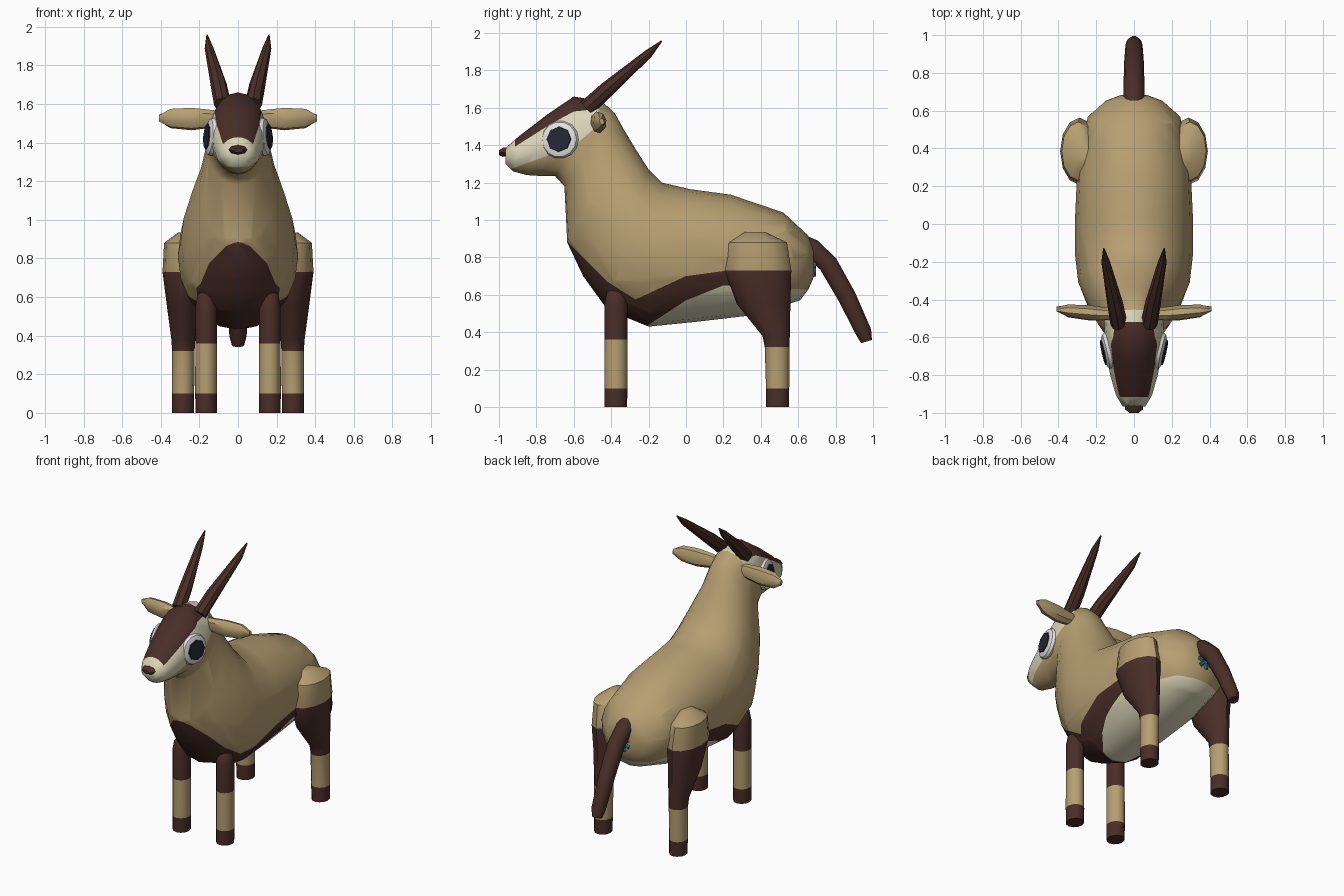
import bpy, bmesh, math
from mathutils import Vector

if "Cube" in bpy.data.objects:
    bpy.data.objects.remove(bpy.data.objects["Cube"])


def material(name, rgb):
    m = bpy.data.materials.new(name)
    m.diffuse_color = (*rgb, 1)
    m.use_nodes = True
    m.node_tree.nodes["Principled BSDF"].inputs["Base Color"].default_value = m.diffuse_color
    return m


TAN = material("tan coat", (0.47, 0.345, 0.168))
DARK = material("dark brown", (0.068, 0.027, 0.021))
CREAM = material("cream", (0.72, 0.67, 0.49))
WHITE = material("eye white", (0.76, 0.75, 0.73))
PUPIL = material("eye dark", (0.02, 0.02, 0.035))
TEAL = material("teal", (0.03, 0.19, 0.23))


def finish(name, bm, mats, angle=40):
    bmesh.ops.recalc_face_normals(bm, faces=bm.faces)
    me = bpy.data.meshes.new(name)
    bm.to_mesh(me)
    bm.free()
    for m in mats:
        me.materials.append(m)
    ob = bpy.data.objects.new(name, me)
    bpy.context.collection.objects.link(ob)
    bpy.ops.object.select_all(action='DESELECT')
    ob.select_set(True)
    bpy.context.view_layer.objects.active = ob
    bpy.ops.object.shade_smooth_by_angle(angle=math.radians(angle))
    return ob


def loft(rings, sides, bands=None):
    """Skin rings given as (centre, half axis u, half axis v)."""
    bm = bmesh.new()
    loops = []
    for c, u, v in rings:
        c, u, v = Vector(c), Vector(u), Vector(v)
        loops.append([bm.verts.new(c + u * math.cos(a) + v * math.sin(a))
                      for a in (2 * math.pi * i / sides for i in range(sides))])
    for k, (a, b) in enumerate(zip(loops, loops[1:])):
        for i in range(sides):
            j = (i + 1) % sides
            f = bm.faces.new((a[i], a[j], b[j], b[i]))
            f.material_index = bands[k] if bands else 0
    for loop, k in ((loops[0], 0), (loops[-1], -1)):
        f = bm.faces.new(loop)
        f.material_index = bands[k] if bands else 0
    return bm


def tube(points, sides):
    """Rings across a path of (x, y, z, radius)."""
    pts = [Vector(p[:3]) for p in points]
    rings = []
    for i, p in enumerate(pts):
        d = (pts[min(i + 1, len(pts) - 1)] - pts[max(i - 1, 0)]).normalized()
        u = (Vector((1, 0, 0)) - d * d.x).normalized()
        rings.append((p, u * points[i][3], d.cross(u) * points[i][3]))
    return loft(rings, sides)


def height(line, y):
    """Height of a (y, z) polyline at y."""
    for (y0, z0), (y1, z1) in zip(line, line[1:]):
        if y <= y1:
            break
    return z0 + (z1 - z0) * (y - y0) / (y1 - y0)


def cut(bm, line, inside):
    """Cut faces along each segment of a side-view polyline."""
    for (y0, z0), (y1, z1) in zip(line, line[1:]):
        faces = [f for f in bm.faces if inside(f.calc_center_median())]
        geom = set(faces)
        for f in faces:
            geom.update(f.edges)
            geom.update(f.verts)
        bmesh.ops.bisect_plane(bm, geom=list(geom), dist=1e-4, plane_co=(0, y0, z0),
                               plane_no=(0, z0 - z1, y1 - y0))


# body, neck and head: one skin, from (top y, z, bottom y, z, half width)
sections = [
    (0.68, 0.86, 0.685, 0.70, 0.07), (0.65, 0.92, 0.655, 0.63, 0.15),
    (0.52, 1.04, 0.61, 0.57, 0.245), (0.24, 1.135, 0.35, 0.49, 0.30),
    (0.02, 1.165, 0.05, 0.455, 0.312), (-0.13, 1.20, -0.20, 0.43, 0.312),
    (-0.20, 1.27, -0.42, 0.52, 0.295), (-0.27, 1.38, -0.55, 0.70, 0.25),
    (-0.33, 1.48, -0.635, 0.88, 0.20), (-0.38, 1.57, -0.65, 1.18, 0.16),
    (-0.45, 1.635, -0.70, 1.235, 0.155), (-0.60, 1.66, -0.77, 1.235, 0.145),
    (-0.74, 1.565, -0.85, 1.24, 0.127), (-0.89, 1.45, -0.925, 1.26, 0.095),
    (-0.965, 1.385, -0.965, 1.30, 0.06),
]
body = loft([((0, (ty + by) / 2, (tz + bz) / 2), (w, 0, 0),
              (0, (ty - by) / 2, (tz - bz) / 2)) for ty, tz, by, bz, w in sections], 20)
chest_line = [(-0.80, 1.024), (-0.63, 0.88), (-0.42, 0.67), (-0.27, 0.575),
              (0.0, 0.70), (0.26, 0.735), (0.45, 0.60), (0.8, 0.5)]
belly_line = [(-0.40, 0.26), (-0.20, 0.44), (0.0, 0.57), (0.2, 0.65), (0.8, 0.62)]
face_line = [(-1.0, 1.25), (-0.60, 1.395), (-0.50, 1.48), (-0.44, 1.68)]
brow_line = [(-0.95, 1.37), (-0.72, 1.515), (-0.60, 1.58), (-0.50, 1.59)]
brow_back, brow_front = -0.52, -0.915


def on_trunk(c):
    return c.z < 1.05


def on_head(c):
    return c.z > 1.2 and c.y < -0.38


cut(body, chest_line, on_trunk)
cut(body, belly_line, on_trunk)
cut(body, face_line, on_head)
cut(body, brow_line, on_head)
for y in (brow_back, brow_front):
    cut(body, [(y, 0), (y, 1)], on_head)
for f in body.faces:
    c = f.calc_center_median()
    if on_head(c):
        if brow_front < c.y < brow_back and c.z > height(brow_line, c.y):
            f.material_index = 1
        elif c.y < -0.44 and c.z > height(face_line, c.y):
            f.material_index = 2
    elif on_trunk(c):
        if c.y > -0.40 and c.z < height(belly_line, c.y):
            f.material_index = 2
        elif c.z < height(chest_line, c.y):
            f.material_index = 1
finish("body", body, [TAN, DARK, CREAM], 60)

# nose
finish("nose", loft([((0, y, z), (w, 0, 0), (0, 0, h)) for y, z, w, h in
                     ((-0.94, 1.365, 0.05, 0.025), (-0.98, 1.362, 0.048, 0.024),
                      (-1.0, 1.36, 0.025, 0.012))], 8), [DARK])

# tail
finish("tail", tube([(0, 0.62, 0.88, 0.045), (0, 0.67, 0.85, 0.055), (0, 0.76, 0.765, 0.055),
                     (0, 0.86, 0.59, 0.052), (0, 0.95, 0.40, 0.045),
                     (0, 0.965, 0.35, 0.032)], 10), [DARK], 50)

# small star under the tail
for k in range(3):
    a = math.pi * k / 3 + 0.3
    d = Vector((math.cos(a), 0, math.sin(a))) * 0.05
    finish("rear_star_bar", tube([(*(Vector((0, 0.685, 0.748)) + d * s), 0.013)
                                  for s in (-1, 1)], 6), [TEAL])

for side, s in (("left", 1), ("right", -1)):
    # horns
    finish(side + "_horn", tube([(s * 0.08, -0.53, 1.60, 0.045), (s * 0.10, -0.42, 1.70, 0.042),
                                 (s * 0.15, -0.20, 1.89, 0.023),
                                 (s * 0.16, -0.13, 1.957, 0.004)], 8), [DARK])

    # ears
    finish(side + "_ear", loft([((s * x, y, z), (0, ry, 0.01), (0, -0.01, rz))
                                for x, y, z, ry, rz in (
        (0.10, -0.475, 1.525, 0.030, 0.040), (0.17, -0.475, 1.523, 0.036, 0.050),
        (0.24, -0.470, 1.522, 0.040, 0.058), (0.35, -0.460, 1.525, 0.034, 0.050),
        (0.41, -0.450, 1.527, 0.008, 0.014))], 8), [TAN])

    # eyes: rounded white disc with a dark plate
    n = Vector((s, -0.22, 0.08)).normalized()
    u = Vector((0, 0, 1)).cross(n).normalized()
    v = n.cross(u)
    eye = Vector((s * 0.138, -0.675, 1.43))
    finish(side + "_eye", loft([(eye + n * d, u * r, v * r) for d, r in
                                ((-0.04, 0.092), (-0.005, 0.102), (0.012, 0.094),
                                 (0.022, 0.07))], 14), [WHITE])
    finish(side + "_pupil", loft([(eye + n * d, u * r, v * r) for d, r in
                                  ((0.021, 0.068), (0.029, 0.066))], 8), [PUPIL])

    # front legs
    finish(side + "_front_leg", loft([((s * 0.165, -0.375, z), (r, 0, 0), (0, r + 0.005, 0))
                                      for z, r in ((0, 0.055), (0.10, 0.057), (0.36, 0.056),
                                                   (0.55, 0.056), (0.61, 0.045), (0.64, 0.02))],
                                     12, [1, 0, 1, 1, 1]), [TAN, DARK])

    # rear legs with thigh
    finish(side + "_rear_leg", loft([((s * x, y, z), (rx, 0, 0), (0, ry, 0))
                                     for z, y, ry, x, rx in (
        (0, 0.49, 0.062, 0.285, 0.056), (0.10, 0.49, 0.062, 0.285, 0.058),
        (0.32, 0.487, 0.066, 0.283, 0.058), (0.38, 0.482, 0.073, 0.283, 0.062),
        (0.55, 0.415, 0.143, 0.283, 0.085), (0.73, 0.385, 0.178, 0.288, 0.103),
        (0.88, 0.385, 0.155, 0.295, 0.088), (0.935, 0.37, 0.055, 0.27, 0.04))],
        12, [1, 0, 1, 1, 1, 0, 0]), [TAN, DARK])
